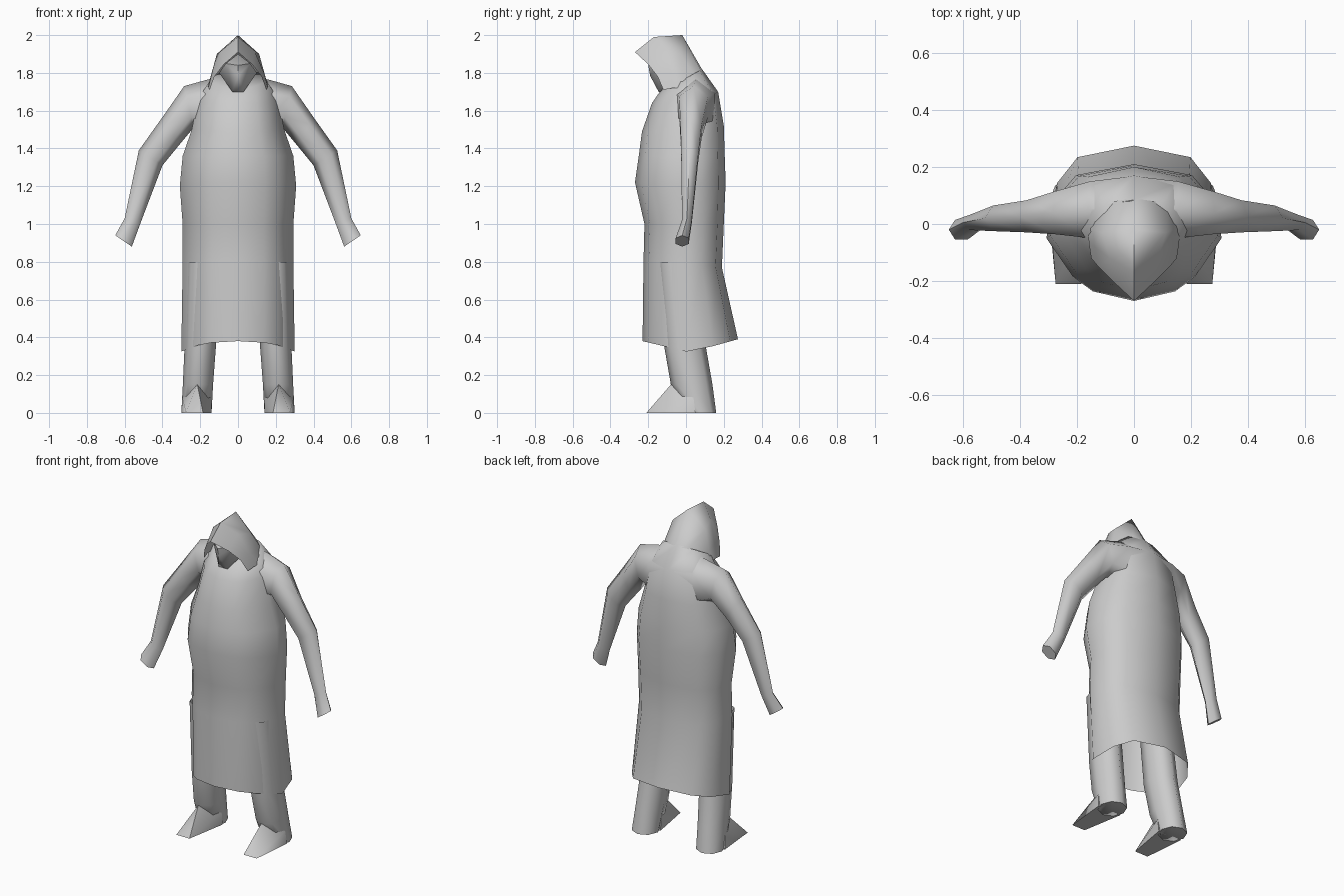
import bpy, bmesh
from math import cos, sin, pi, radians

if "Cube" in bpy.data.objects:
    bpy.data.objects.remove(bpy.data.objects["Cube"])


def finish(bm, name, angle=50):
    bmesh.ops.recalc_face_normals(bm, faces=bm.faces)
    me = bpy.data.meshes.new(name)
    bm.to_mesh(me)
    bm.free()
    ob = bpy.data.objects.new(name, me)
    bpy.context.collection.objects.link(ob)
    bpy.ops.object.select_all(action='DESELECT')
    ob.select_set(True)
    bpy.context.view_layer.objects.active = ob
    bpy.ops.object.shade_smooth_by_angle(angle=radians(angle))
    return ob


def loft(name, rings, closed=True, cap=False, angle=75):
    bm = bmesh.new()
    vs = [[bm.verts.new(p) for p in r] for r in rings]
    n = len(vs[0])
    for a, b in zip(vs, vs[1:]):
        for i in range(n if closed else n - 1):
            j = (i + 1) % n
            bm.faces.new((a[i], a[j], b[j], b[i]))
    if cap:
        bm.faces.new(vs[-1])
    return finish(bm, name, angle)


def hull(name, pts, angle=60):
    bm = bmesh.new()
    for p in pts:
        bm.verts.new(p)
    res = bmesh.ops.convex_hull(bm, input=bm.verts)
    junk = [v for v in res['geom_interior'] if isinstance(v, bmesh.types.BMVert)]
    bmesh.ops.delete(bm, geom=junk, context='VERTS')
    return finish(bm, name, angle)


# Robe: (half width, front y, back y, front z, side z, back z), open at the hem
shape = [(0, 0), (.47, .07), (.7, .18), (1, .46), (.9, .74), (.66, .92), (0, 1)]
outline = shape + [(-x, t) for x, t in shape[-2:0:-1]]


def robe_ring(w, yf, yb, zf, zs, zb):
    pts = []
    for x, t in outline:
        z = zf + (zs - zf) * t * 2 if t < .5 else zs + (zb - zs) * (t * 2 - 1)
        pts.append((x * w, yf + (yb - yf) * t, z))
    return pts


robe = [(.30, -.23, .275, .38, .32, .39),
        (.293, -.225, .19, .8, .8, .77),
        (.293, -.22, .20, 1.0, 1.0, 1.0),
        (.308, -.27, .21, 1.22, 1.2, 1.22),
        (.293, -.25, .205, 1.36, 1.36, 1.36),
        (.245, -.233, .20, 1.49, 1.5, 1.52),
        (.215, -.18, .17, 1.64, 1.66, 1.70),
        (.15, -.125, .085, 1.72, 1.76, 1.82)]
loft("robe", [robe_ring(*r) for r in robe], cap=True)

# Hood: half arcs from crown to jaw, front opening to nape, mirrored across x
arcs = [[(0, -.27, 1.91), (.075, -.20, 1.845), (.125, -.15, 1.78), (.15, -.12, 1.71)],
        [(0, -.17, 1.99), (.085, -.12, 1.92), (.138, -.08, 1.8), (.158, -.07, 1.72)],
        [(0, -.02, 2.0), (.112, -.03, 1.9), (.145, -.02, 1.78), (.162, -.01, 1.72)],
        [(0, .09, 1.81), (.07, .08, 1.81), (.12, .06, 1.77), (.15, .04, 1.73)]]
loft("hood", [[(-x, y, z) for x, y, z in a[:0:-1]] + a for a in arcs], closed=False)

# Face wedge inside the hood
face = [(0, -.2, 1.84), (0, -.19, 1.785), (0, -.02, 1.9), (0, -.05, 1.7)]
for s in (-1, 1):
    face += [(s * .065, -.15, 1.85), (s * .03, -.145, 1.70), (s * .1, -.05, 1.8)]
hull("face", face)


# Sleeves: rings given by outer x,z / inner x,z / centre y / half depth
def sleeve_ring(s, ox, oz, ix, iz, yc, ry):
    cx, cz, dx, dz = (ox + ix) / 2, (oz + iz) / 2, (ox - ix) / 2, (oz - iz) / 2
    return [(s * (cx + dx * cos(a)), yc + ry * sin(a), cz + dz * cos(a))
            for a in (k * pi / 3 for k in range(6))]


# The first rings form the shoulder yoke, starting at the centre of the back
sleeve = [(0, 1.79, 0, 1.42, .06, .125),
          (.16, 1.765, .14, 1.46, .05, .115),
          (.285, 1.73, .235, 1.51, .04, .088),
          (.40, 1.565, .31, 1.42, .027, .065),
          (.525, 1.39, .40, 1.31, .02, .052),
          (.60, 1.03, .518, 1.0, .005, .03),
          (.65, .94, .562, .88, -.02, .04)]

# Legs: (centre x, centre y, z, half width, half depth)
leg = [(.19, -.05, .8, .08, .1), (.20, -.005, .35, .083, .11),
       (.212, .03, .15, .08, .11), (.22, .075, 0, .08, .085)]

for s, side in ((1, "left"), (-1, "right")):
    loft(side + "_sleeve", [sleeve_ring(s, *r) for r in sleeve], cap=True)
    rings = [[(s * (cx + w * cos(k * pi / 4)), cy + d * sin(k * pi / 4), z)
              for k in range(8)] for cx, cy, z, w, d in leg]
    loft(side + "_leg", rings, cap=True)
    hull(side + "_foot", [(s * x, y, z) for x, y, z in (
        (.14, .05, 0), (.30, .05, 0), (.185, -.21, 0), (.275, -.21, 0),
        (.215, -.08, .15), (.14, .04, .08), (.295, .04, .08))])
